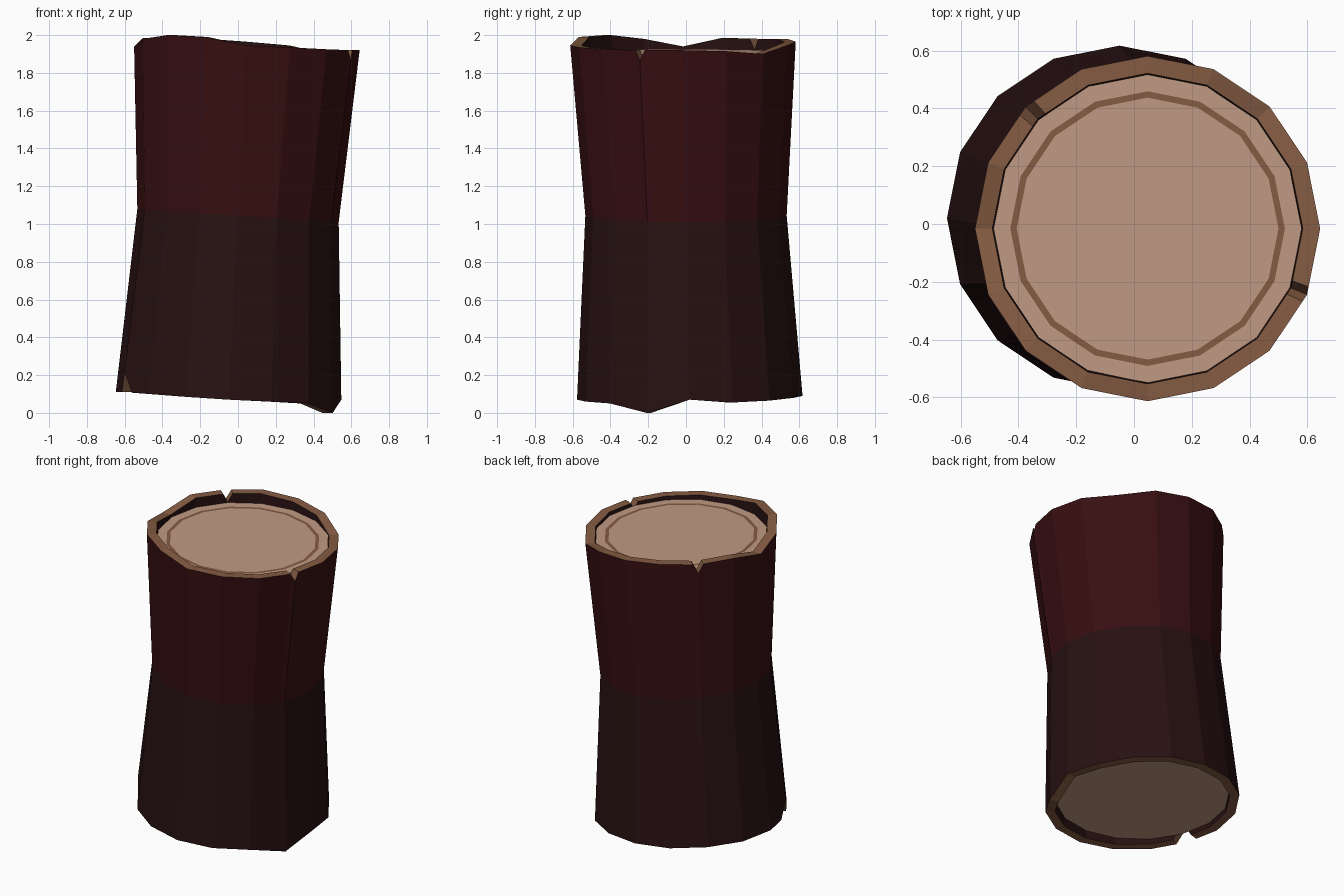
import bpy
import bmesh
from math import cos, sin, pi

cube = bpy.data.objects.get("Cube")
if cube:
    bpy.data.objects.remove(cube, do_unlink=True)

SIDES = 16
TOP_CENTRE, LOW_CENTRE, MID_CENTRE = (0.047, -0.016), (-0.05, 0.02), (0, 0)
END_R, WAIST_R, WALL = 0.597, 0.533, 0.06

# Uneven broken rim heights, one per side, in hundredths, starting at +x
TOP_RIM = [192, 191.5, 190, 194.5, 196.5, 198, 198, 198.5,
           194, 198, 200, 199, 194.5, 193.5, 192.5, 192]
LOW_RIM = [7, 5.5, 6.5, 8, 9, 10, 11, 11, 11, 11, 10, 8.5, 7, 6, 5, 0]

# Split notches: side index -> (half width in sides, depth)
TOP_NOTCHES = {6: (0.15, 0.06), 15: (0.12, 0.055)}
LOW_NOTCHES = {9: (0.3, 0.11)}


def material(name, colour):
    mat = bpy.data.materials.new(name)
    mat.use_nodes = True
    rgba = (*colour, 1)
    mat.diffuse_color = rgba
    mat.node_tree.nodes["Principled BSDF"].inputs["Base Color"].default_value = rgba
    return mat


red_bark = material("red bark", (0.040, 0.0048, 0.0058))
dark_bark = material("dark bark", (0.021, 0.0055, 0.006))
rim_wood = material("brown rim wood", (0.235, 0.107, 0.056))
pale_wood = material("pale wood", (0.53, 0.32, 0.225))


def on_ring(t, centre, radius):
    """Point on the straight-sided ring at fractional side t."""
    i, f = int(t), t % 1
    a, b = (2 * pi * k / SIDES for k in (i, i + 1))
    return (centre[0] + radius * (cos(a) * (1 - f) + cos(b) * f),
            centre[1] + radius * (sin(a) * (1 - f) + sin(b) * f))


def rim_height(t, heights):
    i, f = int(t), t % 1
    return (heights[i % SIDES] * (1 - f) + heights[(i + 1) % SIDES] * f) / 100


def waist_height(x):
    return 1.045 - 0.065 * x


def finish(name, bm, materials):
    mesh = bpy.data.meshes.new(name)
    bm.to_mesh(mesh)
    bm.free()
    for mat in materials:
        mesh.materials.append(mat)
    obj = bpy.data.objects.new(name, mesh)
    bpy.context.collection.objects.link(obj)
    return obj


def bridge(bm, low, high, index):
    for i in range(len(low)):
        j = (i + 1) % len(low)
        bm.faces.new((low[i], low[j], high[j], high[i])).material_index = index


# Bark: a waisted hollow tube with extra columns where the notches are
columns = set(range(SIDES))
for side, (half, depth) in {**TOP_NOTCHES, **LOW_NOTCHES}.items():
    columns |= {side - half, side + half}
columns = sorted(columns)

bm = bmesh.new()
loops = [[] for _ in range(6)]
for t in columns:
    top = rim_height(t, TOP_RIM) - TOP_NOTCHES.get(t, (0, 0))[1]
    low = rim_height(t, LOW_RIM) + LOW_NOTCHES.get(t, (0, 0))[1]
    for k, inset in ((0, 0), (3, WALL)):
        x, y = on_ring(t, MID_CENTRE, WAIST_R - inset)
        section = [(*on_ring(t, LOW_CENTRE, END_R - inset), low),
                   (x, y, waist_height(x)),
                   (*on_ring(t, TOP_CENTRE, END_R - inset), top)]
        for n, point in enumerate(section):
            loops[k + n].append(bm.verts.new(point))
low_out, mid_out, top_out, low_in, mid_in, top_in = loops
bridge(bm, low_out, mid_out, 1)
bridge(bm, mid_out, top_out, 0)
bridge(bm, top_out, top_in, 2)
bridge(bm, top_in, mid_in, 1)
bridge(bm, mid_in, low_in, 1)
bridge(bm, low_in, low_out, 2)
finish("bark", bm, [red_bark, dark_bark, rim_wood])

# Heartwood: core inside the bark with a growth ring on its top
bm = bmesh.new()


def core_loop(centre, radius, height):
    points = [on_ring(t, centre, radius) for t in range(SIDES)]
    return [bm.verts.new((x, y, height(x))) for x, y in points]


def top_height(x):
    return 1.912 - 0.025 * x


core_r = END_R - WALL - 0.004
low = core_loop(LOW_CENTRE, core_r, lambda x: 0.12 - 0.03 * x)
waist = core_loop(MID_CENTRE, WAIST_R - WALL - 0.004, waist_height)
edge = core_loop(TOP_CENTRE, core_r, top_height)
ring_out = core_loop(TOP_CENTRE, 0.475, top_height)
ring_in = core_loop(TOP_CENTRE, 0.453, top_height)
bridge(bm, low, waist, 0)
bridge(bm, waist, edge, 0)
bridge(bm, edge, ring_out, 0)
bridge(bm, ring_out, ring_in, 1)
bm.faces.new(ring_in)
bm.faces.new(list(reversed(low)))
finish("heartwood", bm, [pale_wood, rim_wood])
